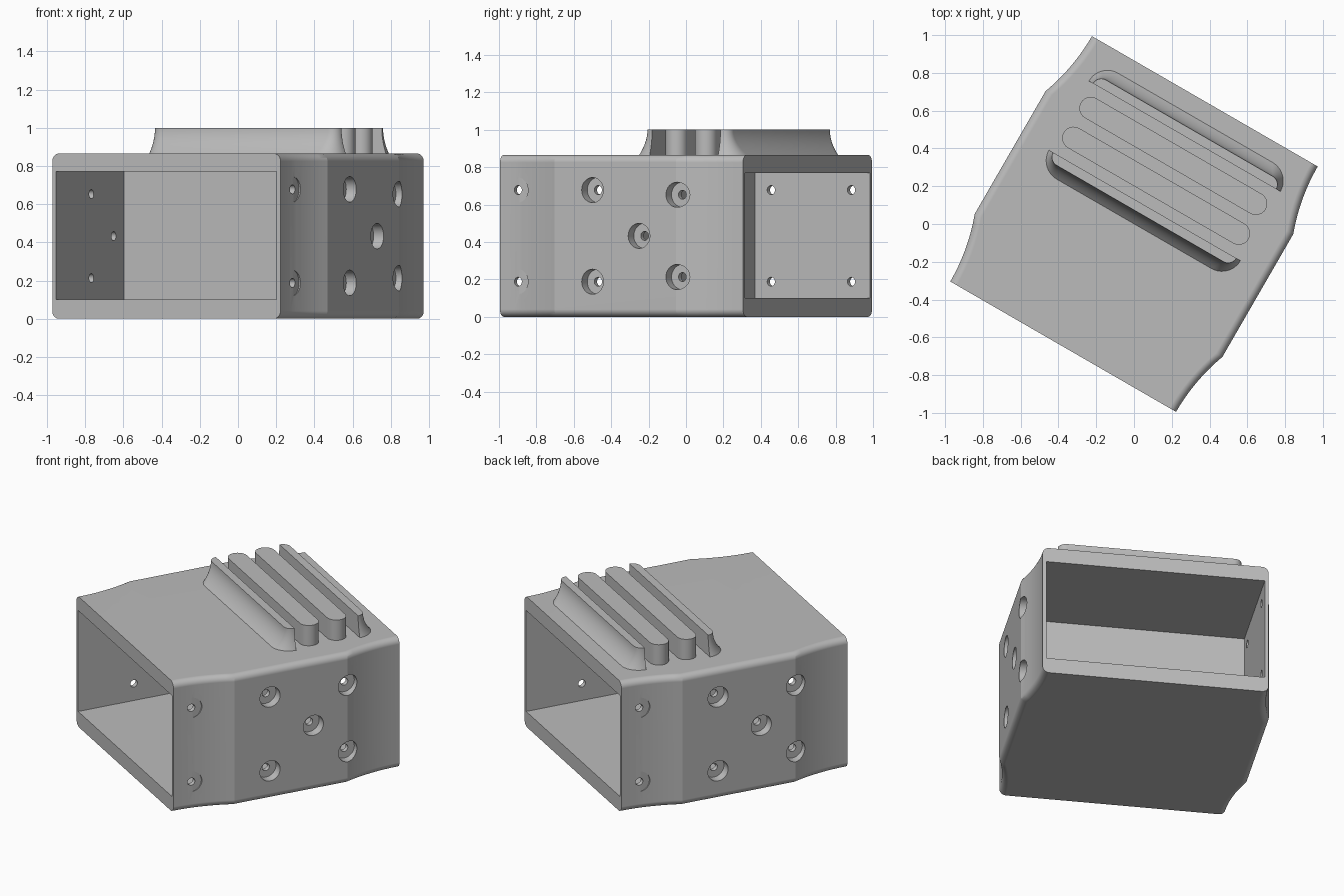
import bpy, bmesh, math
from mathutils import Matrix, Vector

HEIGHT, TOP = 0.865, 1.0
HALF_LEN, FLAT_LEN = 0.75, 0.375
END_W, MID_W = 0.69, 0.757
TURN = math.radians(-30)

cube = bpy.data.objects.get("Cube")
if cube:
    bpy.data.objects.remove(cube, do_unlink=True)

grey = bpy.data.materials.new("plain_grey")
grey.use_nodes = True
grey.diffuse_color = (0.5, 0.5, 0.5, 1)
grey.node_tree.nodes["Principled BSDF"].inputs["Base Color"].default_value = (0.5, 0.5, 0.5, 1)


def make_object(name, bm):
    bmesh.ops.recalc_face_normals(bm, faces=bm.faces)
    mesh = bpy.data.meshes.new(name)
    bm.to_mesh(mesh)
    bm.free()
    mesh.materials.append(grey)
    obj = bpy.data.objects.new(name, mesh)
    bpy.context.collection.objects.link(obj)
    return obj


def loft(name, rings):
    """Skin a row of closed rings and cap both ends."""
    bm = bmesh.new()
    rows = [[bm.verts.new(p) for p in ring] for ring in rings]
    n = len(rows[0])
    for a, b in zip(rows, rows[1:]):
        for i in range(n):
            bm.faces.new((a[i], a[(i + 1) % n], b[(i + 1) % n], b[i]))
    bm.faces.new(rows[0])
    bm.faces.new(rows[-1])
    return make_object(name, bm)


def arc(cx, cy, r, start, end, steps):
    angles = [math.radians(start + (end - start) * i / steps) for i in range(steps + 1)]
    return [(cx + r * math.cos(a), cy + r * math.sin(a)) for a in angles]


def finish(obj, angle):
    bpy.ops.object.select_all(action='DESELECT')
    obj.select_set(True)
    bpy.context.view_layer.objects.active = obj
    bpy.ops.object.shade_smooth_by_angle(angle=math.radians(angle))
    obj.rotation_euler.z = TURN


# Housing: rounded rectangle sections that narrow along an arc to both ends
def section(y):
    bend = HALF_LEN - FLAT_LEN
    rise = MID_W - END_W
    radius = (bend ** 2 + rise ** 2) / (2 * rise)
    d = min(HALF_LEN - abs(y), bend)
    w = END_W + radius - math.sqrt(radius ** 2 - d ** 2)
    r = 0.04
    corners = [(w - r, HEIGHT - r, 0), (r - w, HEIGHT - r, 90), (r - w, r, 180), (w - r, r, 270)]
    return [(x, y, z) for cx, cz, a in corners for x, z in arc(cx, cz, r, a, a + 90, 8)]


STEPS = 8
back = [FLAT_LEN + (HALF_LEN - FLAT_LEN) * i / STEPS for i in range(STEPS + 1)]
body = loft("housing", [section(y) for y in [-y for y in reversed(back)] + back])


# Two cavities with a partition between them
def cavities():
    bm = bmesh.new()
    for side in (-1, 1):
        move = Matrix.Translation((0, side * 0.54, 0.435))
        bmesh.ops.create_cube(bm, size=1, matrix=move @ Matrix.Diagonal((1.334, 1, 0.67, 1)))
    return make_object("cavity_cutter", bm)


# Screw holes, the same on both sides after a half turn
HOLES = [(0.147, 0)] + [(y, s * dz) for y, dz in ((-0.635, 0.245), (-0.14, 0.245), (0.38, 0.22))
                        for s in (-1, 1)]


def screw_cutter(name, radius, inner, outer):
    bm = bmesh.new()
    for side in (-1, 1):
        for y, dz in HOLES:
            spot = Vector((side * (inner + outer) / 2, side * y, HEIGHT / 2 + dz))
            bmesh.ops.create_cone(bm, cap_ends=True, segments=32, radius1=radius, radius2=radius,
                                  depth=outer - inner,
                                  matrix=Matrix.Translation(spot) @ Matrix.Rotation(math.pi / 2, 4, 'Y'))
    return make_object(name, bm)


cutters = [cavities(),
           screw_cutter("counterbore_cutter", 0.067, 0.697, 0.85),
           screw_cutter("screw_hole_cutter", 0.024, 0.62, 0.73)]
bpy.context.view_layer.objects.active = body
for cutter in cutters:
    cutter.hide_render = True
    mod = body.modifiers.new(cutter.name, 'BOOLEAN')
    mod.operation, mod.solver, mod.object = 'DIFFERENCE', 'EXACT', cutter
    bpy.ops.object.modifier_apply(modifier=mod.name)
    bpy.data.objects.remove(cutter, do_unlink=True)
finish(body, 15)
weighted = body.modifiers.new("even_shading", 'WEIGHTED_NORMAL')
weighted.keep_sharp = True

# Two straight middle ribs with round ends
for name, y in (("front_middle_rib", 0.234), ("back_middle_rib", 0.416)):
    outline = arc(0.505, y, 0.06, -90, 90, 16) + arc(-0.505, y, 0.06, 90, 270, 16)
    finish(loft(name, [[(x, py, z) for x, py in outline] for z in (HEIGHT - 0.01, TOP)]), 30)


# Two outer ribs: upright inside wall, concave flare outside
def flared_ring(y, side, t):
    flare = 0.065 * t ** 2
    w = 0.05 + flare
    cx = 0.56 + 0.4 * flare - w
    outline = arc(cx, 0, w, 0, 90, 10) + arc(-cx, 0, w, 90, 180, 10)
    return [(x, y + side * d, TOP - t * (TOP - HEIGHT + 0.002)) for x, d in outline]


for name, y, side in (("front_outer_rib", 0.114, -1), ("back_outer_rib", 0.536, 1)):
    finish(loft(name, [flared_ring(y, side, i / 10) for i in range(11)]), 30)
